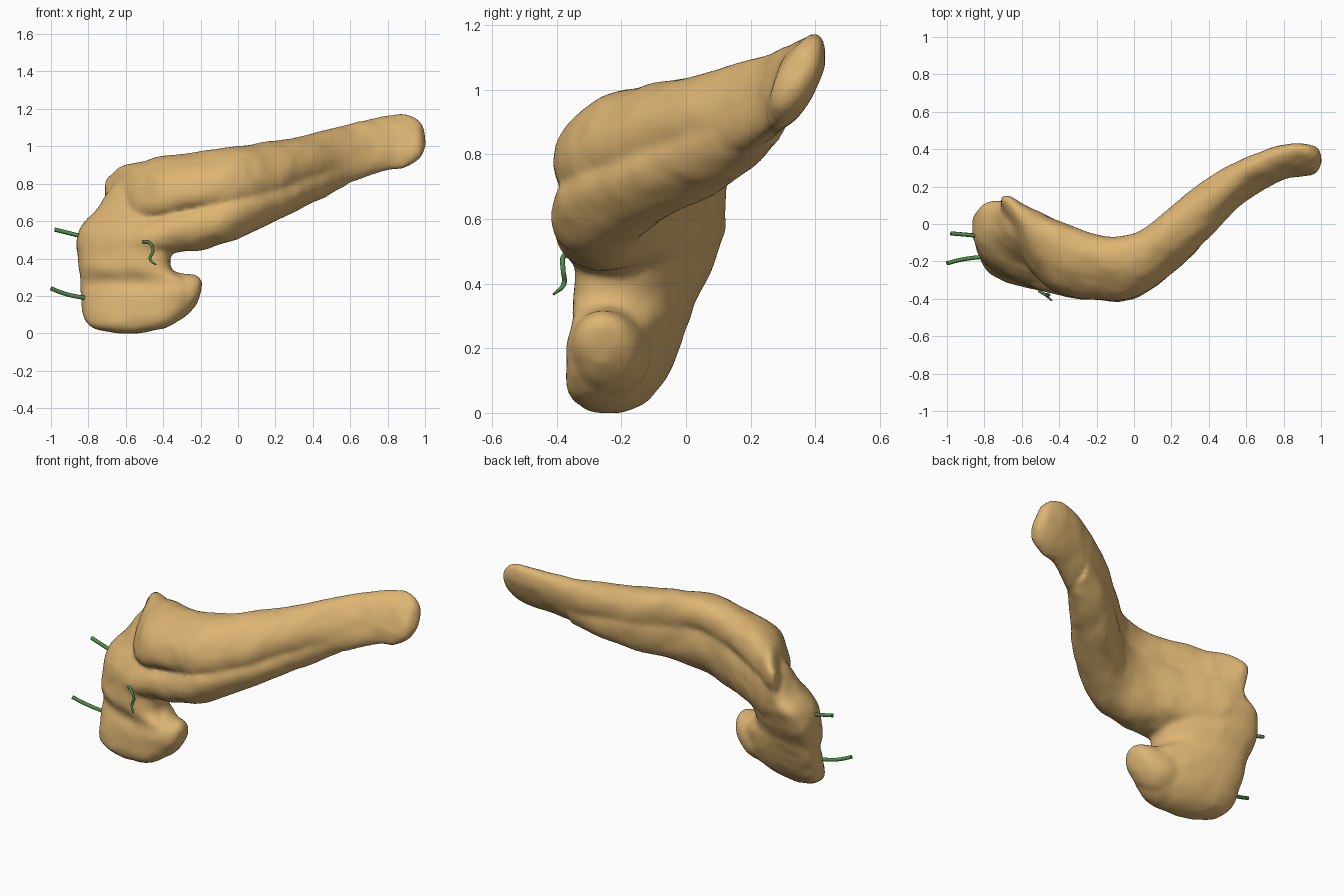
import bpy, bmesh, math
from mathutils import Vector, noise

if "Cube" in bpy.data.objects:
    bpy.data.objects.remove(bpy.data.objects["Cube"], do_unlink=True)


def material(name, rgb):
    m = bpy.data.materials.new(name)
    m.use_nodes = True
    m.diffuse_color = (*rgb, 1)
    node = next(n for n in m.node_tree.nodes if n.type == "BSDF_PRINCIPLED")
    node.inputs["Base Color"].default_value = (*rgb, 1)
    node.inputs["Roughness"].default_value = 0.6
    return m


TISSUE = material("tan tissue", (0.72, 0.46, 0.17))
DUCT = material("green duct", (0.08, 0.27, 0.065))


def smooth_rows(rows, steps=5):
    """Catmull-Rom interpolation of the key cross-sections."""
    out = []
    for i in range(len(rows) - 1):
        a, b, c, d = (rows[min(max(j, 0), len(rows) - 1)] for j in range(i - 1, i + 3))
        for s in range(steps):
            t = s / steps
            row = [q + 0.5 * t * (r - p + t * (2 * p - 5 * q + 4 * r - w
                   + t * (3 * (q - r) + w - p))) for p, q, r, w in zip(a, b, c, d)]
            row[3:] = [max(v, 0.01) for v in row[3:]]
            out.append(row)
    return out + [list(rows[-1])]


def rounded(v, power):
    return math.copysign(abs(v) ** power, v)


def loft(bm, rows, place, power=1.0, sides=32):
    """Skin rows of (position, centre1, centre2, radius1, radius2)."""
    rings = []
    for pos, c1, c2, r1, r2 in smooth_rows(rows):
        ring = []
        for k in range(sides):
            a = math.tau * k / sides
            ring.append(bm.verts.new(place(pos, c1, c2, r1 * rounded(math.cos(a), power),
                                           r2 * rounded(math.sin(a), power))))
        rings.append(ring)
    for lower, upper in zip(rings, rings[1:]):
        for k in range(sides):
            n = (k + 1) % sides
            bm.faces.new((lower[k], lower[n], upper[n], upper[k]))
    bm.faces.new(rings[0][::-1])
    bm.faces.new(rings[-1])


def along_x(x, y, z, dy, dz):
    return Vector((x, y + dy, z + dz))


def leaning_x(x, y, z, dy, dz):
    return Vector((x, y + dy + 0.38 * dz, z + dz))


def along_z(z, x, y, dx, dy):
    return Vector((x + dx, y + dy - (0.2 + 0.4 * z) * dx, z))


# Upper lobe running out to the tail: x, y, z, half depth, half height
upper_lobe = [
    (-0.71, 0.11, 0.76, 0.03, 0.06), (-0.66, 0.05, 0.73, 0.08, 0.14),
    (-0.58, -0.05, 0.74, 0.14, 0.165), (-0.5, -0.12, 0.755, 0.17, 0.17),
    (-0.4, -0.18, 0.78, 0.185, 0.168), (-0.2, -0.23, 0.81, 0.165, 0.16),
    (0, -0.225, 0.84, 0.16, 0.165), (0.2, -0.085, 0.87, 0.17, 0.16),
    (0.4, 0.09, 0.925, 0.155, 0.145), (0.6, 0.24, 0.965, 0.1, 0.155),
    (0.8, 0.33, 1.02, 0.075, 0.15), (0.9, 0.34, 1.03, 0.07, 0.14),
    (0.97, 0.345, 1.035, 0.06, 0.1), (1.005, 0.355, 1.035, 0.02, 0.03)]

# Lower lobe, meeting the upper one in a crease along the front
lower_lobe = [
    (-0.74, -0.12, 0.44, 0.08, 0.06), (-0.6, -0.16, 0.47, 0.15, 0.12),
    (-0.4, -0.225, 0.535, 0.16, 0.115), (-0.2, -0.25, 0.58, 0.16, 0.135),
    (0, -0.25, 0.64, 0.15, 0.135), (0.2, -0.12, 0.71, 0.15, 0.112),
    (0.4, 0.05, 0.79, 0.13, 0.092), (0.55, 0.17, 0.86, 0.09, 0.083),
    (0.66, 0.24, 0.91, 0.04, 0.05)]

# Core that fills the back between the lobes
back_core = [
    (-0.7, 0.07, 0.66, 0.06, 0.12), (-0.58, 0, 0.65, 0.1, 0.19),
    (-0.4, -0.1, 0.65, 0.115, 0.19), (-0.2, -0.17, 0.69, 0.115, 0.19),
    (0, -0.17, 0.74, 0.11, 0.185), (0.2, -0.03, 0.79, 0.12, 0.16),
    (0.4, 0.13, 0.86, 0.11, 0.14), (0.6, 0.24, 0.94, 0.08, 0.12)]

# Rounded hook under the neck
hook = [
    (-0.55, -0.21, 0.2, 0.1, 0.12), (-0.38, -0.23, 0.195, 0.125, 0.14),
    (-0.28, -0.25, 0.205, 0.11, 0.115), (-0.22, -0.26, 0.23, 0.075, 0.075),
    (-0.195, -0.265, 0.245, 0.02, 0.025)]

# Head: z, x, y, half width, half depth
head = [
    (0, -0.59, -0.24, 0.05, 0.03), (0.015, -0.59, -0.24, 0.14, 0.07),
    (0.045, -0.58, -0.23, 0.22, 0.105), (0.1, -0.56, -0.215, 0.27, 0.13),
    (0.2, -0.535, -0.195, 0.305, 0.145), (0.27, -0.54, -0.175, 0.3, 0.14),
    (0.34, -0.6, -0.16, 0.25, 0.16), (0.42, -0.61, -0.135, 0.25, 0.175),
    (0.5, -0.6, -0.12, 0.26, 0.185), (0.58, -0.58, -0.1, 0.25, 0.185),
    (0.66, -0.55, -0.08, 0.21, 0.15), (0.78, -0.51, -0.06, 0.17, 0.11),
    (0.85, -0.49, -0.05, 0.11, 0.05)]

bm = bmesh.new()
loft(bm, upper_lobe, leaning_x)
for rows in (lower_lobe, back_core, hook):
    loft(bm, rows, along_x)
loft(bm, head, along_z, 0.82)
bmesh.ops.recalc_face_normals(bm, faces=bm.faces)

# Gentle lumps over the tissue
bm.normal_update()
shifts = [v.normal * (0.008 * noise.noise(v.co * 9) + 0.004 * noise.noise(v.co * 20))
          for v in bm.verts]
for v, shift in zip(bm.verts, shifts):
    v.co += shift
    v.co.z = max(v.co.z, 0)
mesh = bpy.data.meshes.new("gland_body")
bm.to_mesh(mesh)
bm.free()
body = bpy.data.objects.new("gland_body", mesh)
bpy.context.collection.objects.link(body)
mesh.materials.append(TISSUE)

# Fuse the lofts into one soft skin
fuse = body.modifiers.new("fuse", "REMESH")
fuse.mode = "VOXEL"
fuse.voxel_size = 0.013
fuse.use_smooth_shade = True
soften = body.modifiers.new("soften", "SMOOTH")
soften.factor = 0.5
soften.iterations = 6


def duct(name, points, radius, tip=1.0):
    curve = bpy.data.curves.new(name, "CURVE")
    curve.dimensions = "3D"
    curve.bevel_depth = radius
    curve.bevel_resolution = 2
    curve.use_fill_caps = True
    spline = curve.splines.new("BEZIER")
    spline.bezier_points.add(len(points) - 1)
    for p, co in zip(spline.bezier_points, points):
        p.co = co
        p.handle_left_type = p.handle_right_type = "AUTO"
    spline.bezier_points[-1].radius = tip
    curve.materials.append(DUCT)
    bpy.context.collection.objects.link(bpy.data.objects.new(name, curve))


# Ducts entering the head
duct("upper_duct", [(-0.98, -0.05, 0.555), (-0.9, -0.057, 0.535), (-0.76, -0.07, 0.5)], 0.011)
duct("lower_duct", [(-1, -0.21, 0.24), (-0.92, -0.19, 0.21), (-0.76, -0.17, 0.18)], 0.011)
duct("front_duct", [(-0.51, -0.355, 0.49), (-0.47, -0.38, 0.482), (-0.455, -0.38, 0.44),
                    (-0.47, -0.378, 0.4), (-0.44, -0.41, 0.367)], 0.008, 0.5)
